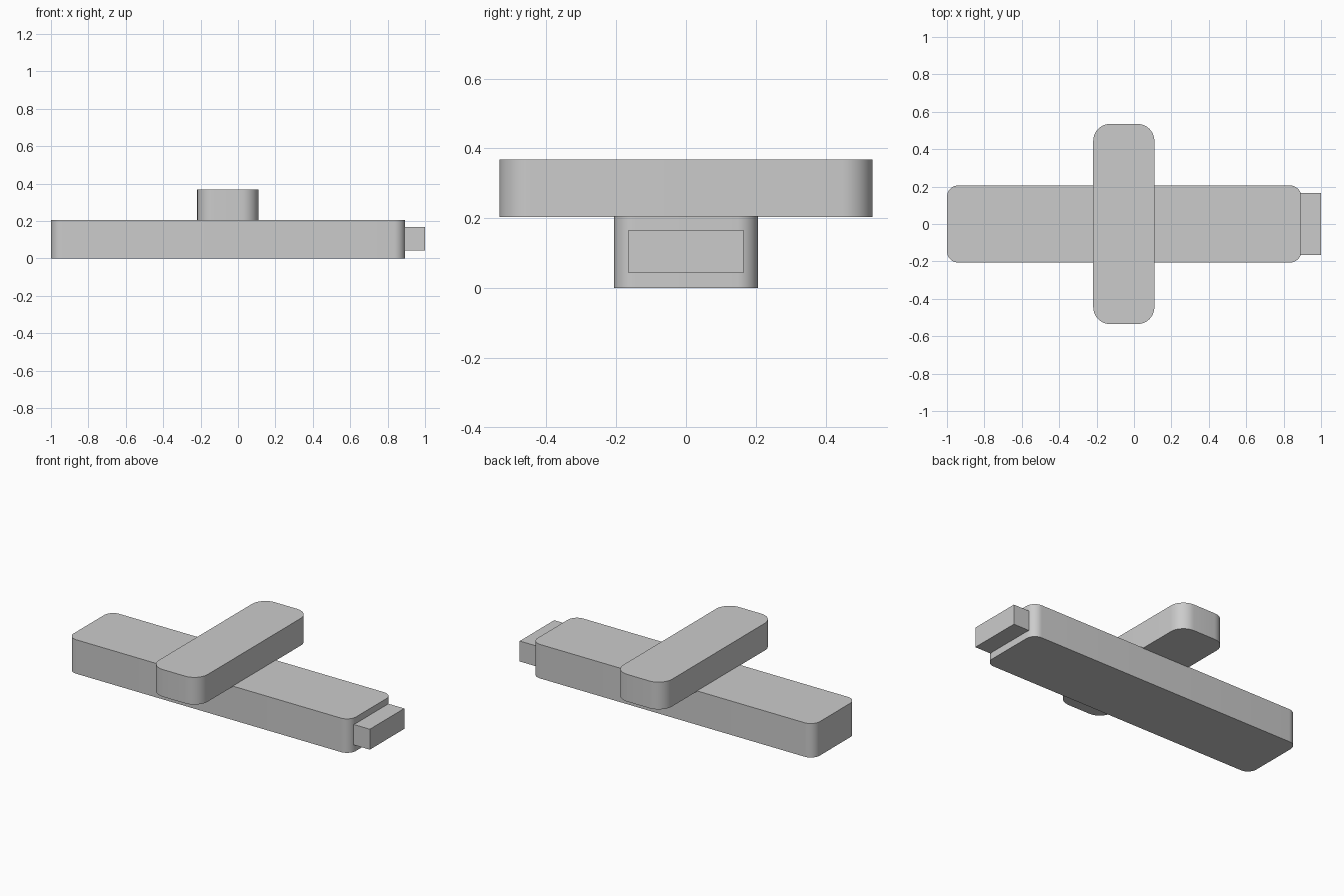
import bpy
import bmesh
from math import radians
from mathutils import Vector

cube = bpy.data.objects.get("Cube")
if cube:
    bpy.data.objects.remove(cube, do_unlink=True)

grey = bpy.data.materials.new("light_grey")
grey.use_nodes = True
colour = (0.6, 0.6, 0.6, 1)
grey.diffuse_color = colour
grey.node_tree.nodes["Principled BSDF"].inputs["Base Color"].default_value = colour


def block(name, low, high, radius=0.0):
    """Box between two corners, with its upright edges rounded."""
    low, high = Vector(low), Vector(high)
    size, centre = high - low, (low + high) / 2
    bm = bmesh.new()
    bmesh.ops.create_cube(bm, size=1)
    bmesh.ops.scale(bm, vec=size, verts=bm.verts)
    if radius:
        upright = [e for e in bm.edges
                   if abs(e.verts[0].co.z - e.verts[1].co.z) > size.z / 2]
        bmesh.ops.bevel(bm, geom=upright, offset=radius, offset_type='OFFSET',
                        segments=10, profile=0.5, affect='EDGES')
    mesh = bpy.data.meshes.new(name)
    bm.to_mesh(mesh)
    bm.free()
    mesh.materials.append(grey)
    obj = bpy.data.objects.new(name, mesh)
    obj.location = centre
    bpy.context.collection.objects.link(obj)
    if radius:
        bpy.ops.object.select_all(action='DESELECT')
        obj.select_set(True)
        bpy.context.view_layer.objects.active = obj
        bpy.ops.object.shade_smooth_by_angle(angle=radians(30))
    return obj


# Long rounded body
block("body", (-1, -0.206, 0), (0.894, 0.206, 0.206), 0.06)
# Crossbar resting over the body
block("crossbar", (-0.218, -0.535, 0.203), (0.109, 0.535, 0.368), 0.09)
# Square-edged plug at the end
block("plug", (0.89, -0.165, 0.043), (1, 0.165, 0.167))
